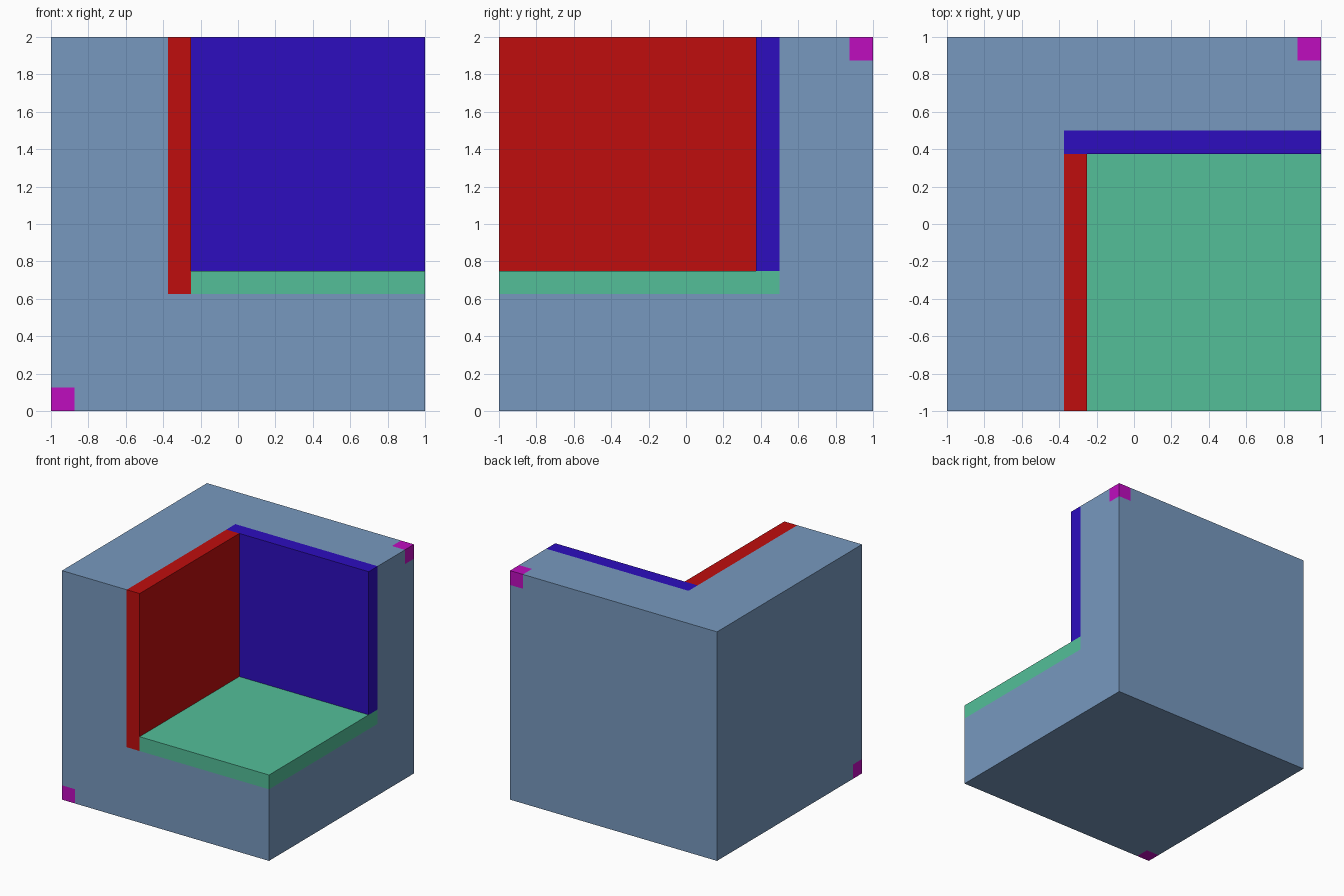
import bpy, bmesh
from mathutils import Vector

if "Cube" in bpy.data.objects:
    bpy.data.objects.remove(bpy.data.objects["Cube"], do_unlink=True)


def linear(c):
    c /= 255
    return c / 12.92 if c <= 0.04045 else ((c + 0.055) / 1.055) ** 2.4


def material(name, rgb):
    m = bpy.data.materials.new(name)
    m.use_nodes = True
    colour = [linear(c) for c in rgb] + [1]
    m.diffuse_color = colour
    m.node_tree.nodes["Principled BSDF"].inputs["Base Color"].default_value = colour
    return m


X, Y, Z = -0.25, 0.375, 0.75     # planes of the notch walls and floor
T = 0.125                        # width of the coloured bands

bm = bmesh.new()


def cut(axis, value):
    normal = Vector((0, 0, 0))
    normal[axis] = 1
    point = normal * value
    geom = bm.verts[:] + bm.edges[:] + bm.faces[:]
    bmesh.ops.bisect_plane(bm, geom=geom, dist=1e-5, plane_co=point, plane_no=normal)


def vert_at(*co):
    return min(bm.verts, key=lambda v: (v.co - Vector(co)).length)


# Solid block standing on the ground
bmesh.ops.create_cube(bm, size=2)
bmesh.ops.translate(bm, verts=bm.verts, vec=(0, 0, 1))
for axis, value in enumerate((X, Y, Z)):
    cut(axis, value)

# Replace the outer corner by an inward notch: floor, side wall, back wall
bmesh.ops.delete(bm, geom=[vert_at(1, -1, 2)], context='VERTS')
front_floor, side_top = vert_at(X, -1, Z), vert_at(X, Y, 2)
back_floor = vert_at(1, Y, Z)
inner = bm.verts.new((X, Y, Z))
bm.faces.new((inner, front_floor, vert_at(1, -1, Z), back_floor))
bm.faces.new((inner, side_top, vert_at(X, -1, 2), front_floor))
bm.faces.new((inner, back_floor, vert_at(1, Y, 2), side_top))
bmesh.ops.recalc_face_normals(bm, faces=bm.faces)

# Cut the borders of the bands and of the corner marks
for axis, values in enumerate(((X - T, T - 1, 1 - T),
                               (Y + T, T - 1, 1 - T),
                               (Z - T, T, 2 - T))):
    for value in values:
        cut(axis, value)

# Colour faces by the region their centre lies in
regions = [
    (1, (X - T, -1, Z - T), (X, Y, 2)),          # side wall
    (2, (X - T, Y, Z), (1, Y + T, 2)),           # back wall
    (3, (X, -1, Z - T), (1, Y + T, Z)),          # floor
    (4, (-1, -1, 0), (T - 1, T - 1, T)),         # lower corner mark
    (4, (1 - T, 1 - T, 2 - T), (1, 1, 2)),       # upper corner mark
]
for face in bm.faces:
    c = face.calc_center_median()
    for index, low, high in regions:
        if all(l - 1e-4 <= v <= h + 1e-4 for l, v, h in zip(low, c, high)):
            face.material_index = index

mesh = bpy.data.meshes.new("notched_block")
bm.to_mesh(mesh)
bm.free()
for name, rgb in (("steel_blue", (119, 153, 191)), ("red", (191, 13, 13)),
                  ("deep_blue", (45, 13, 191)), ("sea_green", (83, 191, 153)),
                  ("magenta", (191, 13, 191))):
    mesh.materials.append(material(name, rgb))
block = bpy.data.objects.new("notched_block", mesh)
bpy.context.collection.objects.link(block)
